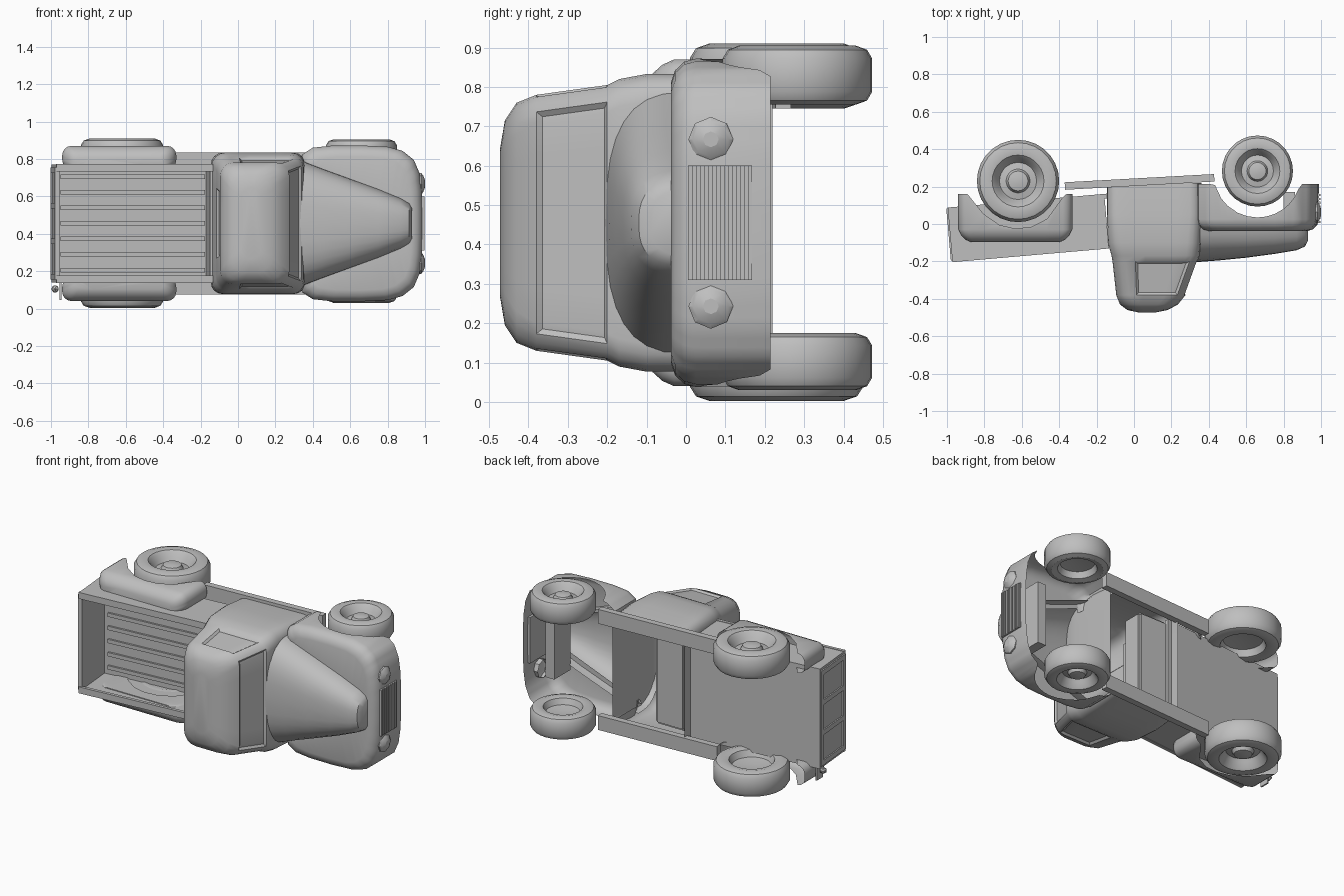
import bpy, bmesh, math
from mathutils import Matrix, Vector

if "Cube" in bpy.data.objects:
    bpy.data.objects.remove(bpy.data.objects["Cube"])

GREY = (0.52, 0.52, 0.52, 1)
paint = bpy.data.materials.new("plain_grey")
paint.use_nodes = True
paint.diffuse_color = GREY
paint.node_tree.nodes["Principled BSDF"].inputs["Base Color"].default_value = GREY

# The truck is built upright (x forward, y left, z up), then laid on its side
LAY = Matrix.Translation((0, 0, 0.455)) @ Matrix.Rotation(math.pi / 2, 4, 'X')


def finish(bm, name, angle=35):
    bmesh.ops.recalc_face_normals(bm, faces=bm.faces)
    bm.transform(LAY)
    me = bpy.data.meshes.new(name)
    bm.to_mesh(me)
    bm.free()
    me.materials.append(paint)
    ob = bpy.data.objects.new(name, me)
    bpy.context.collection.objects.link(ob)
    bpy.ops.object.select_all(action='DESELECT')
    ob.select_set(True)
    bpy.context.view_layer.objects.active = ob
    bpy.ops.object.shade_smooth_by_angle(angle=math.radians(angle))
    return ob


def loft(rings, closed=True, cap_start=False, cap_end=False):
    """Skin a list of equal-length point rings."""
    bm = bmesh.new()
    rows = [[bm.verts.new(p) for p in ring] for ring in rings]
    n = len(rows[0])
    for a, b in zip(rows, rows[1:]):
        for i in range(n if closed else n - 1):
            j = (i + 1) % n
            bm.faces.new((a[i], a[j], b[j], b[i]))
    if cap_start:
        bm.faces.new(rows[0][::-1])
    if cap_end:
        bm.faces.new(rows[-1])
    return bm


def box(name, x, y, z, tilt=0.0, pivot=(0, 0, 0), bevel=0.0):
    """Box from ranges, optionally pitched about a pivot."""
    lo, hi = Vector((x[0], y[0], z[0])), Vector((x[1], y[1], z[1]))
    bm = bmesh.new()
    bmesh.ops.create_cube(bm, size=1)
    size = hi - lo
    bm.transform(Matrix.Translation((lo + hi) / 2) @ Matrix.Diagonal((*size, 1)))
    if bevel:
        bmesh.ops.bevel(bm, geom=bm.edges[:], offset=bevel, segments=2, affect='EDGES')
    p = Vector(pivot)
    bm.transform(Matrix.Translation(p) @ Matrix.Rotation(tilt, 4, 'Y') @ Matrix.Translation(-p))
    return finish(bm, name)


def split(points, k, closed=True):
    out = []
    ends = points[1:] + points[:1] if closed else points[1:]
    for a, b in zip(points, ends):
        out += [(a[0] + (b[0] - a[0]) * i / k, a[1] + (b[1] - a[1]) * i / k) for i in range(k)]
    return out if closed else out + [points[-1]]


def rounded(x0, x1, y0, y1, r, k=6):
    """Rounded rectangle with subdivided straight edges."""
    pts = []
    corners = ((x1 - r, y1 - r), (x0 + r, y1 - r), (x0 + r, y0 + r), (x1 - r, y0 + r))
    for q, (cx, cy) in enumerate(corners):
        arc = [(cx + r * math.cos((q + i / 4) * math.pi / 2),
                cy + r * math.sin((q + i / 4) * math.pi / 2)) for i in range(5)]
        nx, ny = corners[(q + 1) % 4]
        t = (q + 1) * math.pi / 2
        nxt = (nx + r * math.cos(t), ny + r * math.sin(t))
        pts += arc[:-1] + split([arc[-1], nxt], k, False)[:-1]
    return pts


def arch(x, cx, cz, r, low):
    """Lower edge of a fender, raised over the wheel."""
    d = r * r - (x - cx) ** 2
    return max(low, cz + math.sqrt(d)) if d > 0 else low


# Cab: hollow shell of rounded levels (height, rear, front, half width, radius)
levels = [(-0.22, -0.145, 0.36, 0.36, 0.06), (-0.05, -0.145, 0.36, 0.377, 0.06),
          (0.1, -0.14, 0.355, 0.378, 0.07), (0.17, -0.12, 0.35, 0.365, 0.07),
          (0.2, -0.115, 0.34, 0.35, 0.07), (0.38, -0.095, 0.275, 0.325, 0.07),
          (0.43, -0.075, 0.235, 0.305, 0.08), (0.46, -0.035, 0.18, 0.26, 0.08),
          (0.472, 0.02, 0.12, 0.19, 0.045)]
bm = loft([[(x, y, h) for x, y in rounded(a, b, -w, w, r)] for h, a, b, w, r in levels], cap_end=True)
bmesh.ops.recalc_face_normals(bm, faces=bm.faces)
rules = (lambda n, c: n.y > 0.9 and c.x > -0.01, lambda n, c: n.y < -0.9 and c.x > -0.01,
         lambda n, c: n.x > 0.8, lambda n, c: n.x < -0.9 and abs(c.y) < 0.2)
for rule in rules:
    panes = [f for f in bm.faces
             if 0.21 < f.calc_center_median().z < 0.37 and rule(f.normal, f.calc_center_median())]
    bmesh.ops.inset_region(bm, faces=panes, thickness=0.012, depth=-0.012, use_even_offset=True)
finish(bm, "cab")
box("seat_base", (-0.11, 0.1), (-0.29, 0.29), (-0.17, -0.03), bevel=0.015)
box("seat_back", (-0.12, -0.06), (-0.29, 0.29), (-0.05, 0.18), bevel=0.015)

# Hood: tapering arched sections (x, half width, top)
hood = [(0.32, 0.345, 0.205), (0.45, 0.295, 0.195), (0.6, 0.24, 0.18), (0.75, 0.185, 0.16),
        (0.87, 0.135, 0.14), (0.915, 0.11, 0.12), (0.93, 0.085, 0.09)]
rings = []
for x, w, top in hood:
    ring = []
    for i in range(17):
        t = math.pi * i / 16
        c, s = math.cos(t), math.sin(t)
        ring.append((x, w * math.copysign(abs(c) ** 0.75, c), -0.02 + (top + 0.02) * max(s, 0) ** 0.65))
    rings.append(ring)
finish(loft(rings, closed=False, cap_end=True), "hood")

# Front fenders and nose in one wrapped shell
half = [(0.33, 0.3), (0.345, 0.37), (0.4, 0.405), (0.5, 0.416), (0.66, 0.417), (0.8, 0.41),
        (0.88, 0.388), (0.94, 0.34), (0.97, 0.27), (0.983, 0.18), (0.988, 0.06)]
plan = split(half + [(x, -y) for x, y in reversed(half)], 3, False)


def shrink(p, s, h):
    return (0.66 + (p[0] - 0.66) * (1 - s / 0.33), p[1] * (1 - s / 0.415), h)


def under_hood(p):
    x = 0.33 + (p[0] - 0.33) * 0.85
    w = 0.31 - 0.39 * (x - 0.33)
    return (x, max(-w, min(w, p[1])), 0.035)


rings = [[(x, y, arch(x, 0.66, -0.27, 0.235, -0.215)) for x, y in plan]]
rings += [[shrink(p, s, h) for p in plan]
          for s, h in ((0, -0.025), (0.008, 0.005), (0.03, 0.028), (0.06, 0.038))]
rings.append([under_hood(p) for p in plan])
finish(loft(rings, closed=False), "front_fenders", 40)

# Grille, bars, radiator and headlights
box("grille_panel", (0.97, 0.99), (-0.145, 0.145), (-0.168, -0.008))
for i in range(8):
    z = -0.16 + i * 0.0205
    box("grille_bar", (0.985, 0.997), (-0.145, 0.145), (z, z + 0.011))
box("radiator", (0.8, 0.86), (-0.2, 0.2), (-0.17, -0.01))
for side in (1, -1):
    rings = [[(x, side * 0.212 + r * math.cos(i * math.pi / 4), -0.063 + r * math.sin(i * math.pi / 4))
              for i in range(8)] for x, r in ((0.95, 0.057), (0.98, 0.057), (0.99, 0.045), (1.0, 0.02))]
    finish(loft(rings, cap_end=True), "headlight", 20)

# Rear fenders and running boards
for side in (1, -1):
    base = rounded(-0.94, -0.33, 0.29, 0.415, 0.05)
    rings = [[(x, side * y, arch(x, -0.62, -0.23, 0.255, -0.16)) for x, y in base]]
    for s, h in ((0, 0.03), (0.015, 0.06), (0.04, 0.085), (0.07, 0.097)):
        rings.append([(x, side * y, h) for x, y in
                      rounded(-0.94 + s, -0.33 - s, 0.29, 0.415 - s * 0.9, 0.05 - s * 0.4)])
    finish(loft(rings, cap_end=True), "rear_fender", 40)
    y = sorted((side * 0.29, side * 0.38))
    box("running_board", (-0.37, 0.43), y, (-0.245, -0.205), 0.055, (0.03, 0, -0.22))

# Cargo bed, pitched slightly nose down
PITCH, PIVOT = 0.087, (-0.565, 0, 0.02)


def bed(name, x, y, z):
    return box(name, x, y, z, PITCH, PIVOT)


bed("bed_floor", (-0.985, -0.1), (-0.315, 0.315), (-0.125, -0.1))
bed("bed_front_wall", (-0.16, -0.145), (-0.3, 0.3), (-0.11, 0.15))
bed("tailgate", (-0.985, -0.967), (-0.3, 0.3), (-0.12, 0.16))
for side in (1, -1):
    bed("bed_side", (-0.985, -0.145), sorted((side * 0.295, side * 0.315)), (-0.125, 0.16))
    bed("bed_rail", (-0.985, -0.145), sorted((side * 0.278, side * 0.318)), (0.148, 0.168))
    bed("tailgate_post", (-0.993, -0.983), sorted((side * 0.27, side * 0.3)), (-0.12, 0.16))
    bed("tailgate_divider", (-0.993, -0.983), sorted((side * 0.08, side * 0.11)), (-0.12, 0.16))
for z in (-0.12, 0.13):
    bed("tailgate_frame", (-0.993, -0.983), (-0.3, 0.3), (z, z + 0.03))
for i in range(7):
    y = (i - 3) * 0.083
    bed("floor_slat", (-0.94, -0.165), (y - 0.012, y + 0.012), (-0.101, -0.088))

# Tail lamp and its bracket on one side
box("lamp_bracket", (-0.955, -0.945), (-0.41, -0.31), (-0.06, 0.0))
bm = bmesh.new()
bmesh.ops.create_icosphere(bm, subdivisions=1, radius=0.022)
bm.transform(Matrix.Translation((-0.978, -0.35, -0.03)))
finish(bm, "tail_lamp", 20)

# Wheels: profile of (radius share, width share) turned about the axle
PROFILE = [(0.1, 0.84), (0.24, 0.8), (0.29, 0.66), (0.45, 0.62), (0.5, 0.72), (0.58, 0.9),
           (0.63, 0.97), (0.78, 1.0), (0.93, 0.93), (1, 0.78), (1, 0.22), (0.93, 0.07),
           (0.78, 0), (0.6, 0.06), (0.52, 0.3), (0.2, 0.36)]


def wheel(name, x, z, r, inner, outer):
    rings = [[(x + r * p * math.cos(i * math.tau / 28), inner + (outer - inner) * w,
               z + r * p * math.sin(i * math.tau / 28)) for i in range(28)] for p, w in PROFILE]
    finish(loft(rings, cap_start=True, cap_end=True), name)


wheel("rear_wheel_left", -0.62, -0.23, 0.22, 0.29, 0.455)
wheel("rear_wheel_right", -0.62, -0.23, 0.22, -0.29, -0.452)
wheel("front_wheel_left", 0.66, -0.283, 0.19, 0.3, 0.45)
wheel("front_wheel_right", 0.66, -0.283, 0.19, -0.28, -0.425)
